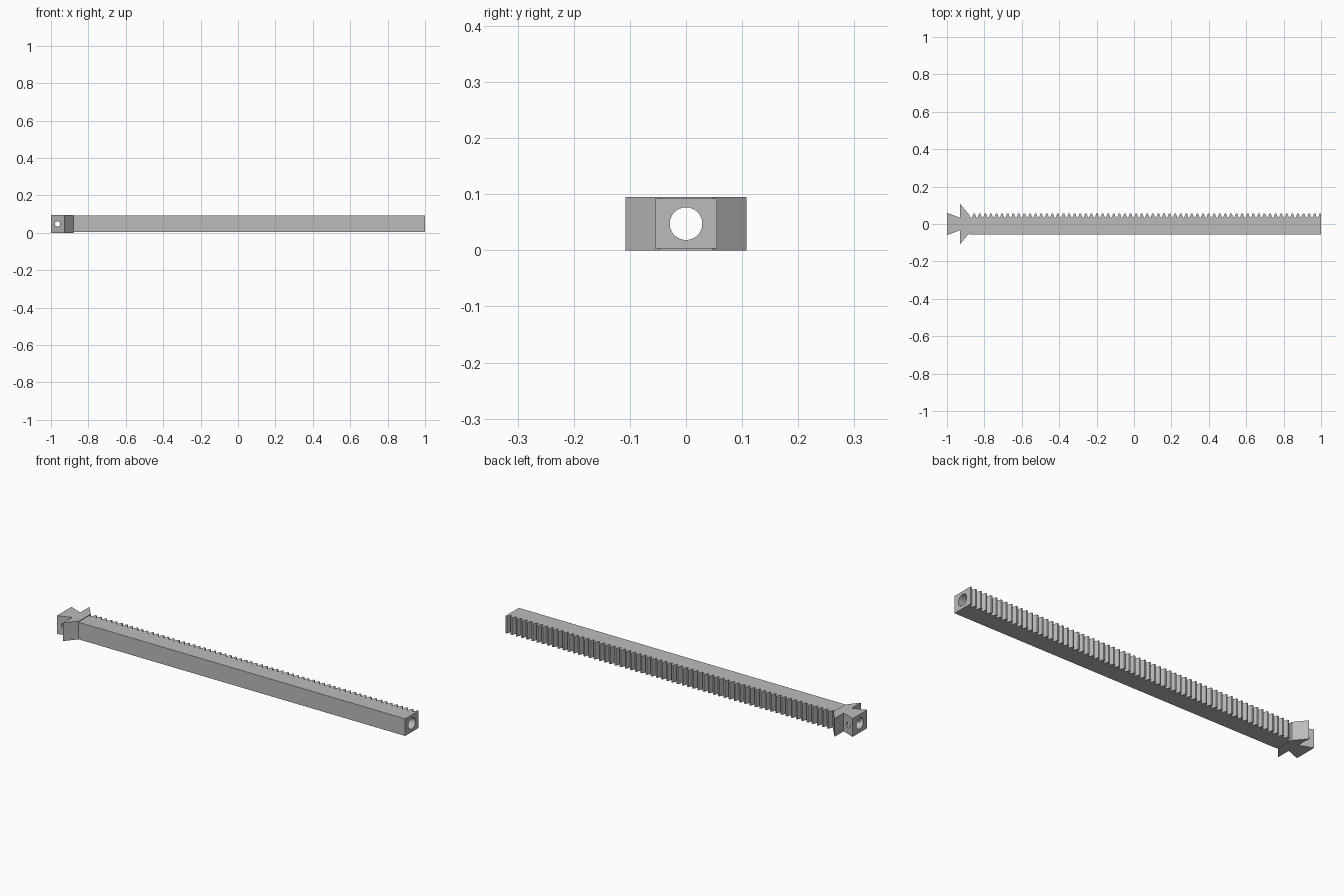
import bpy
import bmesh
import math
from mathutils import Matrix, Vector

if "Cube" in bpy.data.objects:
    bpy.data.objects.remove(bpy.data.objects["Cube"])

HEIGHT = 0.095
MID_Z = HEIGHT / 2
MODULE = 0.0095              # gear rack module
PITCH = math.pi * MODULE
JOIN_X = -0.88               # where the bar meets the barbed head

grey = bpy.data.materials.new("plain grey")
grey.use_nodes = True
colour = (0.5, 0.5, 0.5, 1)
grey.diffuse_color = colour
grey.node_tree.nodes["Principled BSDF"].inputs["Base Color"].default_value = colour


def add_object(name, bm):
    bmesh.ops.recalc_face_normals(bm, faces=bm.faces)
    mesh = bpy.data.meshes.new(name)
    bm.to_mesh(mesh)
    bm.free()
    mesh.materials.append(grey)
    obj = bpy.data.objects.new(name, mesh)
    bpy.context.collection.objects.link(obj)
    return obj


def extrude_outline(name, outline, z0, z1):
    bm = bmesh.new()
    face = bm.faces.new([bm.verts.new((x, y, z0)) for x, y in outline])
    result = bmesh.ops.extrude_face_region(bm, geom=[face])
    verts = [v for v in result["geom"] if isinstance(v, bmesh.types.BMVert)]
    bmesh.ops.translate(bm, verts=verts, vec=(0, 0, z1 - z0))
    return add_object(name, bm)


def drill(target, radius, depth, centre, axis):
    """Cut a round hole through the target along the axis."""
    bm = bmesh.new()
    turn = Vector((0, 0, 1)).rotation_difference(Vector(axis)).to_matrix().to_4x4()
    bmesh.ops.create_cone(bm, cap_ends=True, segments=48, radius1=radius,
                          radius2=radius, depth=depth,
                          matrix=Matrix.Translation(centre) @ turn)
    cutter = add_object("hole_cutter", bm)
    cutter.hide_render = True
    cut = target.modifiers.new("hole", "BOOLEAN")
    cut.operation = "DIFFERENCE"
    cut.solver = "EXACT"
    cut.object = cutter
    bpy.context.view_layer.objects.active = target
    bpy.ops.object.modifier_apply(modifier=cut.name)
    bpy.data.objects.remove(cutter)


# Toothed bar: straight front, rack teeth along the back
tip_y = 0.055
root_y = tip_y - 2.25 * MODULE
half_tip = PITCH / 4 - MODULE * math.tan(math.radians(20))
half_root = PITCH / 4 + 1.25 * MODULE * math.tan(math.radians(20))
outline = [(JOIN_X, -0.055), (1, -0.055), (1, tip_y)]
centre = 1 - half_tip
outline += [(centre - half_tip, tip_y), (centre - half_root, root_y)]
centre -= PITCH
while centre - half_root > JOIN_X + 0.002:
    outline += [(centre + half_root, root_y), (centre + half_tip, tip_y),
                (centre - half_tip, tip_y), (centre - half_root, root_y)]
    centre -= PITCH
outline.append((JOIN_X, root_y))
bar = extrude_outline("toothed_bar", outline, 0.003, 0.092)

# Barbed head: flared tip, narrow neck and two swept barbs
half = [(-1, 0.06), (-0.93, 0.033), (-0.93, 0.108), (JOIN_X, 0.0475)]
head = extrude_outline("barbed_head", half + [(x, -y) for x, y in reversed(half)],
                       0, HEIGHT)

# Lengthwise bore and cross pin hole
for part in (bar, head):
    drill(part, 0.029, 3, (0, 0, MID_Z), (1, 0, 0))
drill(head, 0.014, 1, (-0.965, 0, MID_Z), (0, 1, 0))

# Smooth bores with crisp outer edges
for part in (bar, head):
    bpy.ops.object.select_all(action="DESELECT")
    part.select_set(True)
    bpy.context.view_layer.objects.active = part
    bpy.ops.object.shade_smooth_by_angle(angle=math.radians(15))
